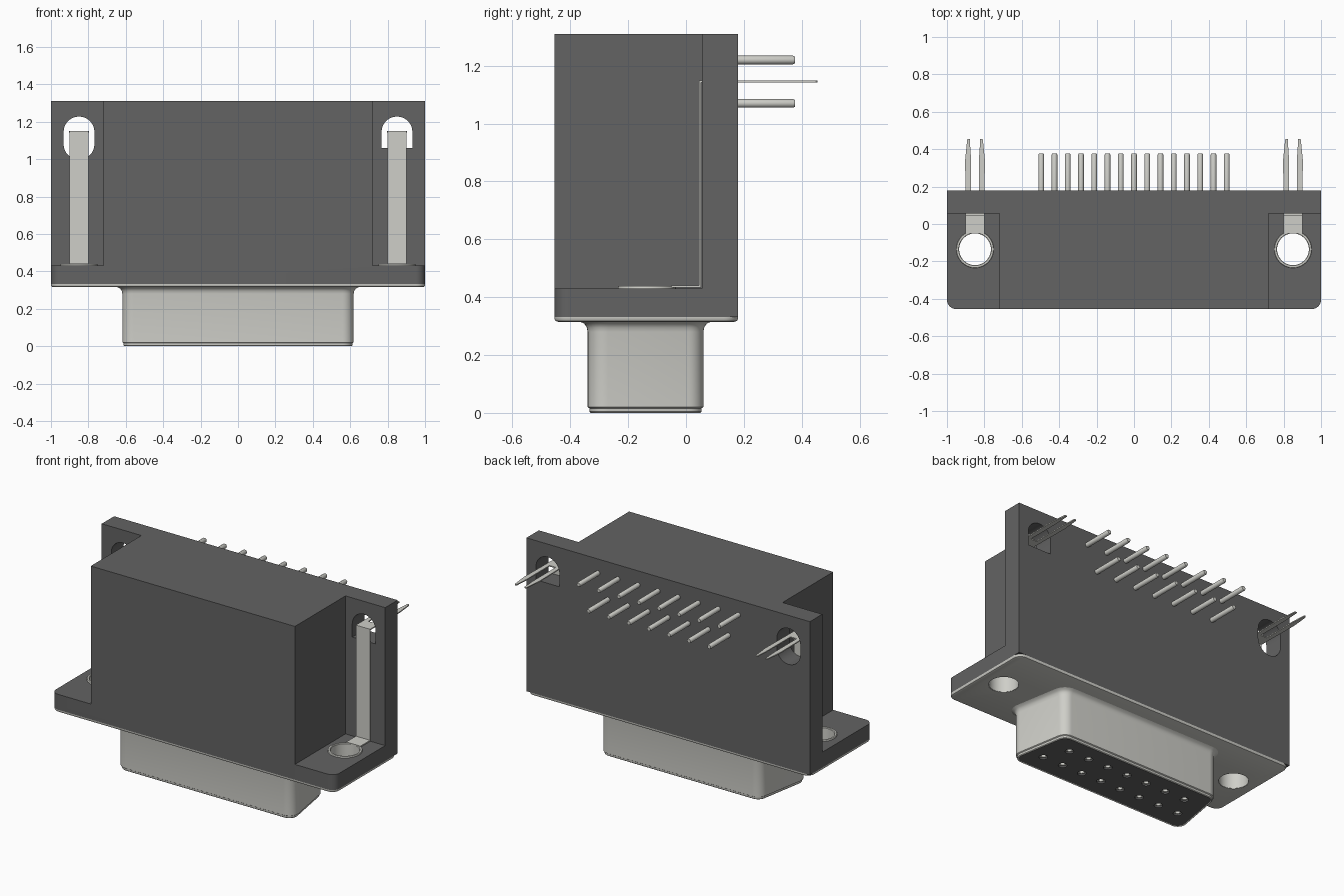
import bpy, bmesh, math
from mathutils import Vector

if "Cube" in bpy.data.objects:
    bpy.data.objects.remove(bpy.data.objects["Cube"])


def material(name, rgb):
    m = bpy.data.materials.new(name)
    m.diffuse_color = (*rgb, 1)
    m.use_nodes = True
    m.node_tree.nodes["Principled BSDF"].inputs["Base Color"].default_value = m.diffuse_color
    return m


DARK = material("dark_plastic", (0.125, 0.125, 0.125))
METAL = material("plated_metal", (0.62, 0.62, 0.58))


def on_z(pts, z):
    return [(a, b, z) for a, b in pts]


def on_y(pts, y):
    return [(a, y, b) for a, b in pts]


def on_x(pts, x):
    return [(x, a, b) for a, b in pts]


def circle(cx, cy, r, n=32):
    return [(cx + r * math.cos(2 * math.pi * i / n), cy + r * math.sin(2 * math.pi * i / n)) for i in range(n)]


def rect(x0, x1, y0, y1):
    return [(x0, y0), (x1, y0), (x1, y1), (x0, y1)]


def outline(corners, radii, off=0.0, seg=8):
    """Convex counter-clockwise polygon with filleted corners, grown by off."""
    pts, n = [], len(corners)
    for i, (c, r) in enumerate(zip(corners, radii)):
        p, a, b = Vector(c), Vector(corners[i - 1]), Vector(corners[(i + 1) % n])
        e1, e2 = (p - a).normalized(), (b - p).normalized()
        n1, n2 = Vector((e1.y, -e1.x)), Vector((e2.y, -e2.x))
        mid = (n1 + n2) / (1 + n1.dot(n2))
        if r == 0:
            pts.append(tuple(p + mid * off))
            continue
        centre = p - mid * r
        a1, a2 = math.atan2(n1.y, n1.x), math.atan2(n2.y, n2.x)
        turn = (a2 - a1) % (2 * math.pi)
        for k in range(seg + 1):
            t = a1 + turn * k / seg
            pts.append((centre.x + (r + off) * math.cos(t), centre.y + (r + off) * math.sin(t)))
    return pts


def loft(name, rings, mat, closed=False):
    """Skin a series of equal-length rings; cap the ends unless closed."""
    bm = bmesh.new()
    vs = [[bm.verts.new(p) for p in ring] for ring in rings]
    n = len(vs[0])
    for j in range(len(vs) if closed else len(vs) - 1):
        a, b = vs[j], vs[(j + 1) % len(vs)]
        for i in range(n):
            bm.faces.new((a[i], a[(i + 1) % n], b[(i + 1) % n], b[i]))
    if not closed:
        bm.faces.new(vs[0])
        bm.faces.new(vs[-1])
    bmesh.ops.recalc_face_normals(bm, faces=bm.faces)
    me = bpy.data.meshes.new(name)
    bm.to_mesh(me)
    bm.free()
    me.materials.append(mat)
    ob = bpy.data.objects.new(name, me)
    bpy.context.collection.objects.link(ob)
    return ob


def cut(target, rings):
    cutter = loft("cutter", rings, target.data.materials[0])
    mod = target.modifiers.new("cut", 'BOOLEAN')
    mod.operation, mod.solver, mod.object = 'DIFFERENCE', 'EXACT', cutter
    bpy.context.view_layer.objects.active = target
    bpy.ops.object.modifier_apply(modifier=mod.name)
    bpy.data.objects.remove(cutter)


HX, HY, HR = 0.85, -0.135, 0.085     # mounting holes
WALL = 0.055                         # front face of the rear plate
PITCH = 0.1417

# housing: block with rounded front corners, side pockets, holes and slots
foot = rect(-1, 1, -0.455, 0.18)
body_pts = outline(foot, (0.05, 0.05, 0, 0))
body = loft("housing", [on_z(body_pts, 0.332), on_z(body_pts, 1.31)], DARK)
for s, low in ((-1, None), (1, 1.06)):
    pocket = rect(*sorted((s * 0.72, s * 1.2)), -0.6, WALL)
    cut(body, [on_z(pocket, 0.43), on_z(pocket, 1.5)])
    hole = circle(s * HX, HY, HR + 0.007)
    cut(body, [on_z(hole, 0.2), on_z(hole, 0.6)])
    r = 0.0825
    bottom, br = (0.9975, 0.0824) if low is None else (low, 0)
    slot = outline(rect(s * HX - r, s * HX + r, bottom, 1.2275), (br, br, 0.0824, 0.0824))
    cut(body, [on_y(slot, -0.02), on_y(slot, 0.3)])

# metal face plate under the flange
plate = loft("face_plate", [on_z(outline(foot, (0.05,) * 4, o), z) for o, z in
             ((-0.012, 0.315), (-0.004, 0.318), (0, 0.325), (0, 0.332))], METAL)
for s in (-1, 1):
    hole = circle(s * HX, HY, HR + 0.003)
    cut(plate, [on_z(hole, 0.2), on_z(hole, 0.6)])

# D-shaped metal shell with rolled lip and flared root
D = [(-0.63, -0.34), (0.63, -0.34), (0.56, 0.06), (-0.56, 0.06)]


def d_ring(off, z):
    return on_z(outline(D, (0.06,) * 4, off), z)


loft("shell", [d_ring(o, z) for o, z in
     ((-0.016, 0.32), (-0.016, 0.003), (-0.011, 0), (-0.007, 0.004), (-0.006, 0.016), (0, 0.02),
      (0, 0.28), (0.003, 0.295), (0.011, 0.308), (0.03, 0.317))], METAL, True)

# insert with socket holes: eight in front, seven behind
insert = loft("socket_insert", [d_ring(-0.015, 0.003), d_ring(-0.015, 0.2)], DARK)
for count, y, z in ((8, -0.2075, 1.22), (7, -0.0625, 1.07)):
    for i in range(count):
        x = (i - (count - 1) / 2) * PITCH
        hole = circle(x, y, 0.025, 16)
        cut(insert, [on_z(hole, -0.05), on_z(hole, 0.07)])
        loft("socket_contact", [on_z(circle(x, y, r, 16), h) for r, h in
             ((0.024, 0.072), (0.024, 0.012), (0.015, 0.012), (0.015, 0.072))], METAL, True)
        # matching solder pin at the rear
        loft("solder_pin", [on_y(circle(x, z, r, 16), h) for r, h in
             ((0.015, 0.16), (0.015, 0.37), (0.012, 0.376))], METAL)

# mounting hardware on both sides
for s in (-1, 1):
    x = s * HX
    loft("eyelet", [on_z(circle(x, HY, r, 40), z) for r, z in
         ((HR, 0.316), (HR, 0.434), (HR + 0.003, 0.438), (0.098, 0.438), (0.1, 0.435), (0.1, 0.429),
          (HR + 0.006, 0.429), (HR + 0.006, 0.316))], METAL, True)
    strap = [(-0.052, 0.434), (0.052, 0.434), (0.052, 1.142), (0.13, 1.142),
             (0.13, 1.149), (0.045, 1.149), (0.045, 0.441), (-0.052, 0.441)]
    loft("ground_strap", [on_x(strap, x - 0.05), on_x(strap, x + 0.05)], METAL)
    # board-lock prongs with tapered tips
    for t in (-1, 1):
        prong = [(x + t * a, y) for a, y in ((0.022, 0.12), (0.05, 0.12), (0.053, 0.34),
                 (0.042, 0.45), (0.037, 0.455), (0.028, 0.455), (0.026, 0.42), (0.022, 0.36))]
        loft("lock_prong", [on_z(prong, 1.142), on_z(prong, 1.149)], METAL)

# smooth round surfaces, keep hard edges
bpy.ops.object.select_all(action='SELECT')
bpy.context.view_layer.objects.active = body
bpy.ops.object.shade_smooth_by_angle(angle=math.radians(35))
